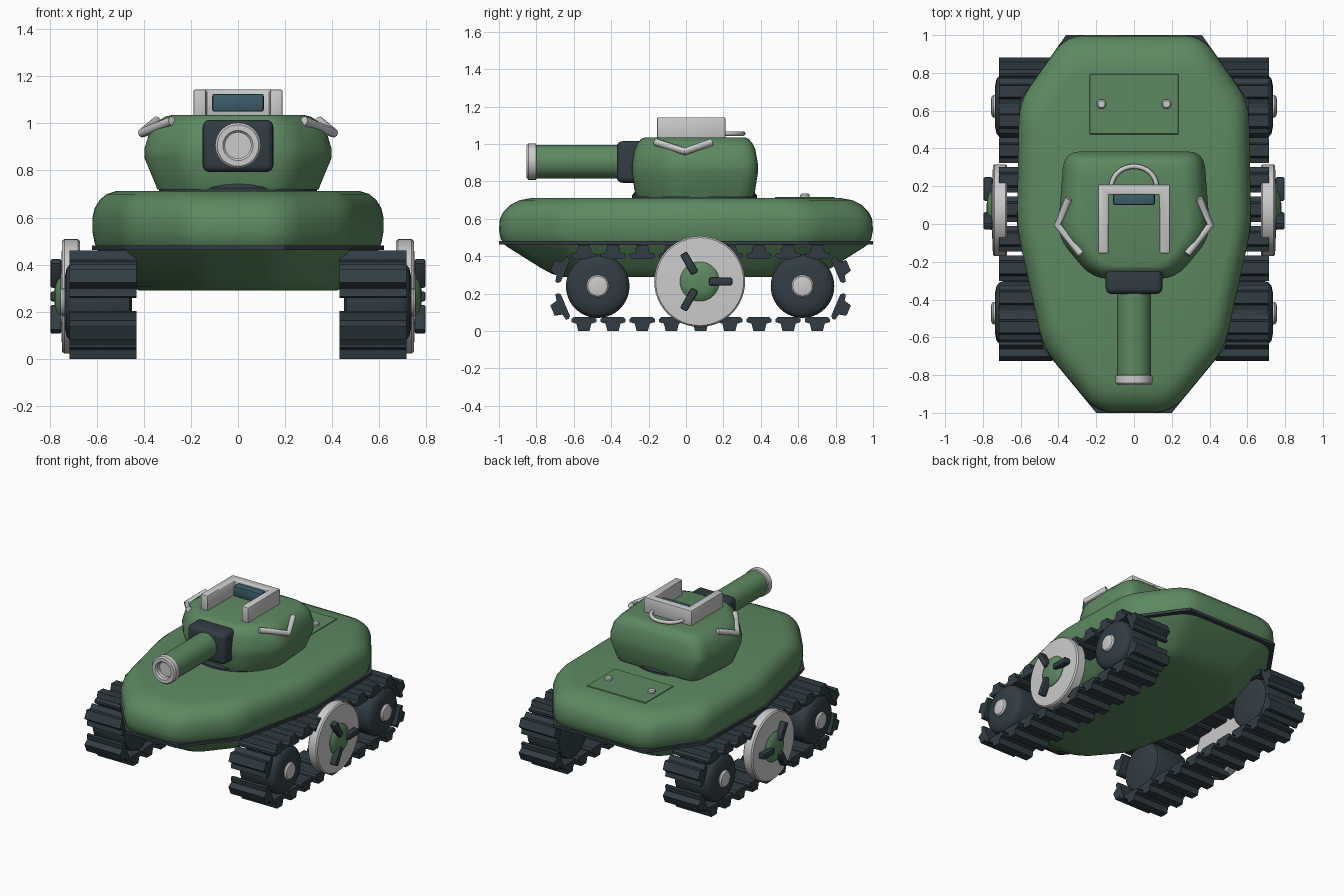
import bpy, bmesh
from math import radians, sin, cos, pi
from mathutils import Matrix, Vector

if "Cube" in bpy.data.objects:
    bpy.data.objects.remove(bpy.data.objects["Cube"])


def material(name, rgb):
    m = bpy.data.materials.new(name)
    m.diffuse_color = (*rgb, 1)
    m.use_nodes = True
    m.node_tree.nodes["Principled BSDF"].inputs["Base Color"].default_value = m.diffuse_color
    return m


GREEN = material("green_paint", (0.11, 0.25, 0.12))
DARK = material("dark_metal", (0.032, 0.046, 0.055))
TEAL = material("glass_teal", (0.045, 0.11, 0.14))


def shade(ob, mat, mirror, angle):
    if mat:
        ob.data.materials.append(mat)
    bpy.ops.object.select_all(action='DESELECT')
    ob.select_set(True)
    bpy.context.view_layer.objects.active = ob
    if ob.type == 'CURVE':
        bpy.ops.object.convert(target='MESH')
        ob = bpy.context.object
    bpy.ops.object.shade_smooth_by_angle(angle=radians(angle))
    if mirror:
        ob.modifiers.new("mirror", 'MIRROR').use_mirror_merge = False


def finish(name, bm, mat=None, mirror=False, bevel=0, segments=2, angle=35):
    bmesh.ops.recalc_face_normals(bm, faces=bm.faces[:])
    if bevel:
        bmesh.ops.bevel(bm, geom=bm.edges[:], offset=bevel, segments=segments,
                        profile=0.5, affect='EDGES')
    me = bpy.data.meshes.new(name)
    bm.to_mesh(me)
    bm.free()
    ob = bpy.data.objects.new(name, me)
    bpy.context.collection.objects.link(ob)
    shade(ob, mat, mirror, angle)


def loft(bm, rings):
    vs = [[bm.verts.new(p) for p in r] for r in rings]
    n = len(vs[0])
    for a, b in zip(vs, vs[1:]):
        for i in range(n):
            j = (i + 1) % n
            bm.faces.new((a[i], a[j], b[j], b[i]))
    bm.faces.new(vs[0][::-1])
    bm.faces.new(vs[-1])


def lathe(bm, profile, mat, n=40):
    loft(bm, [[mat @ Vector((r * cos(2 * pi * i / n), r * sin(2 * pi * i / n), t))
               for i in range(n)] for r, t in profile])


def box(bm, lo, hi, mat=Matrix()):
    lo, hi = Vector(lo), Vector(hi)
    m = mat @ Matrix.Translation((lo + hi) / 2) @ Matrix.Diagonal((*(hi - lo), 1))
    bmesh.ops.create_cube(bm, size=1, matrix=m)


def outline(half, r=0, n=4):
    pts = [Vector(p) for p in half] + [Vector((-x, y)) for x, y in reversed(half)]
    if not r:
        return pts
    out = []
    for i, p in enumerate(pts):
        a = p + (pts[i - 1] - p).normalized() * r
        b = p + (pts[(i + 1) % len(pts)] - p).normalized() * r
        for k in range(n + 1):
            t = k / n
            out.append(a * (1 - t) ** 2 + p * 2 * t * (1 - t) + b * t * t)
    return out


def shell(name, pts, levels, mat, cy=0, angle=40):
    bm = bmesh.new()
    loft(bm, [[(p.x * sx, cy + (p.y - cy) * sy, z) for p in pts] for z, sx, sy in levels])
    finish(name, bm, mat, angle=angle)


def tube(name, points, radius, mirror=False):
    cu = bpy.data.curves.new(name, 'CURVE')
    cu.dimensions = '3D'
    cu.bevel_depth, cu.bevel_resolution, cu.use_fill_caps = radius, 3, True
    sp = cu.splines.new('POLY')
    sp.points.add(len(points) - 1)
    for q, p in zip(sp.points, points):
        q.co = (*p, 1)
    ob = bpy.data.objects.new(name, cu)
    bpy.context.collection.objects.link(ob)
    shade(ob, None, mirror, 40)


# Hull: rounded deck, thin rim band and tapered belly
hull = [(.2, -1), (.48, -.66), (.62, -.02), (.608, .65), (.36, 1)]
soft = outline(hull, .1)
shell("upper_hull", soft, [(.47, .97, .975), (.49, .985, .99), (.54, 1, 1), (.60, 1, .995),
                           (.64, .985, .975), (.675, .95, .94), (.70, .9, .89),
                           (.712, .84, .82)], GREEN)
shell("hull_rim", outline(hull), [(.462, 1, 1), (.482, 1, 1)], DARK, angle=20)
shell("lower_hull", soft, [(.47, .97, .98), (.45, .95, .955), (.34, .78, .78),
                           (.305, .73, .715), (.29, .68, .66)], GREEN)

# Engine hatch with two screws
bm = bmesh.new()
box(bm, (-.235, .475, .69), (.235, .795, .717))
finish("engine_hatch", bm, GREEN, bevel=.003, segments=1)
bm = bmesh.new()
lathe(bm, [(.025, .71), (.025, .728), (.018, .735)], Matrix.Translation((.172, .635, 0)), 20)
finish("hatch_screws", bm, mirror=True)

# Turret
bm = bmesh.new()
lathe(bm, [(.335, .70), (.335, .725), (.315, .748)], Matrix.Translation((0, .045, 0)))
finish("turret_ring", bm, DARK)
shell("turret", outline([(.22, -.29), (.405, -.07), (.37, .385)], .09),
      [(.718, .86, .92), (.74, .88, .95), (.85, .995, 1), (.89, 1, 1), (.97, .94, .96),
       (1.005, .87, .91), (1.028, .78, .85), (1.036, .70, .79)], GREEN, cy=.045)

# Gun: mantlet, barrel and hollow muzzle
bm = bmesh.new()
box(bm, (-.15, -.37, .793), (.15, -.21, 1.015))
finish("gun_mantlet", bm, DARK, bevel=.03, segments=4)
gun = Matrix.Translation((0, 0, .906)) @ Matrix.Rotation(pi / 2, 4, 'X')
bm = bmesh.new()
lathe(bm, [(.09, .25), (.09, .805)], gun)
finish("gun_barrel", bm, GREEN)
bm = bmesh.new()
lathe(bm, [(.088, .798), (.097, .803), (.097, .842), (.088, .852), (.064, .852),
           (.055, .842), (.055, .812)], gun)
finish("gun_muzzle", bm)

# Commander's guard, periscope and grab handles
bm = bmesh.new()
guard = outline([(.135, .155), (.135, -.155), (.19, -.155), (.19, .21)])
loft(bm, [[(p.x, p.y, z) for p in guard] for z in (1.02, 1.143)])
finish("roof_guard", bm, bevel=.008)
bm = bmesh.new()
box(bm, (-.11, .10, 1.05), (.11, .165, 1.125))
finish("periscope", bm, TEAL, bevel=.01)
tube("rear_handle", [(.12 * cos(pi * i / 16), .195 + .11 * sin(pi * i / 16), 1.056)
                     for i in range(17)], .013)
tube("side_handle", [(.28, -.16, 1.01), (.405, -.005, .96), (.345, .135, 1.01)], .02, True)

# Track links: a plate with a narrower grouser facing outward
MID = .078
bm = bmesh.new()


def link(y, z, angle, w):
    m = Matrix.Translation((0, y, z)) @ Matrix.Rotation(radians(angle), 4, 'X')
    half = [(.03, -.04), (.04, 0), (w, .008), (w, .024), (w - .012, .035)]
    loft(bm, [[m @ Vector((x, p.x, p.y)) for p in outline(half)] for x in (.432, .715)])


for k in range(-4, 5):
    link(MID + .156 * k, .04, 0, .067)
    link(MID + .156 * k, .42, 180, .067)
for s in (-1, 1):
    link(MID + s * .755, .125, s * 67, .074)
    link(MID + s * .755, .335, s * 113, .074)
finish("track_links", bm, DARK, mirror=True)


# Road wheels and hubs
def axle(y, z):
    return Matrix.Translation((0, y, z)) @ Matrix.Rotation(pi / 2, 4, 'Y')


for name, y in (("front", MID - .55), ("rear", MID + .545)):
    bm = bmesh.new()
    lathe(bm, [(.14, .45), (.163, .46), (.17, .48), (.17, .69), (.163, .712), (.145, .728),
               (.10, .737)], axle(y, .24))
    finish(name + "_road_wheel", bm, DARK, True)
    bm = bmesh.new()
    lathe(bm, [(.06, .72), (.06, .743), (.052, .753), (.035, .757)], axle(y, .24))
    finish(name + "_wheel_hub", bm, mirror=True)

# Large centre disc with domed hub and three spokes
bm = bmesh.new()
lathe(bm, [(.235, .672), (.243, .68), (.243, .738), (.235, .747), (.11, .752)],
      axle(.073, .265), 48)
finish("centre_disc", bm, mirror=True)
bm = bmesh.new()
lathe(bm, [(.107, .74), (.105, .755), (.09, .768), (.06, .777), (.02, .781)],
      axle(.073, .265))
finish("centre_hub", bm, GREEN, True)
bm = bmesh.new()
for k in range(3):
    box(bm, (.75, .05, -.021), (.797, .175, .021),
        Matrix.Translation((0, .073, .265)) @ Matrix.Rotation(2 * pi * k / 3, 4, 'X'))
finish("centre_spokes", bm, DARK, True, bevel=.009)
